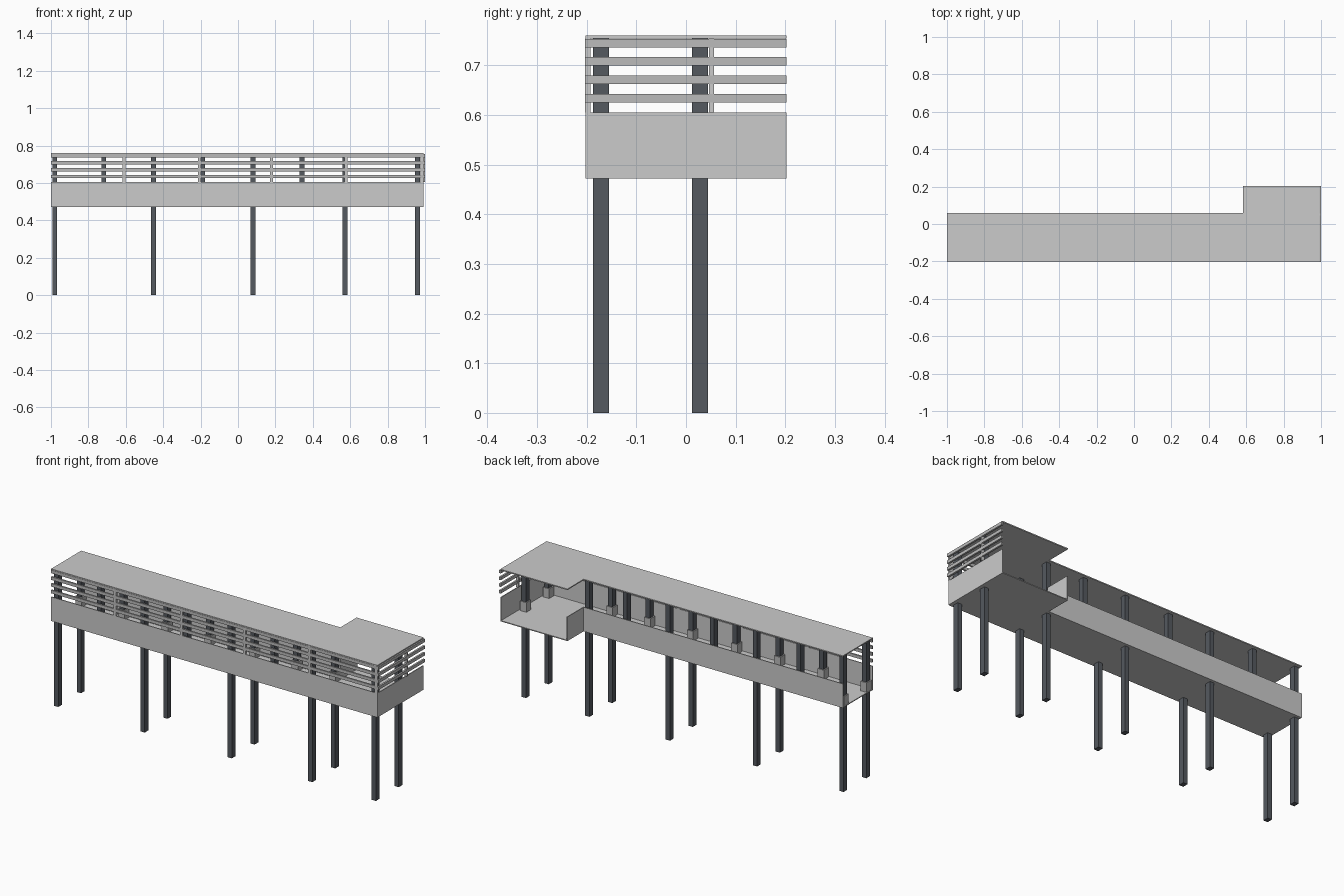
import bpy, bmesh

if "Cube" in bpy.data.objects:
    bpy.data.objects.remove(bpy.data.objects["Cube"])


def material(name, r, g, b):
    m = bpy.data.materials.new(name)
    m.diffuse_color = (r, g, b, 1)
    m.use_nodes = True
    m.node_tree.nodes["Principled BSDF"].inputs["Base Color"].default_value = m.diffuse_color
    return m


STEEL = material("dark_steel", 0.09, 0.10, 0.115)
SLAT = material("slat_grey", 0.5, 0.5, 0.5)


def from_bmesh(name, bm, mat=None):
    bmesh.ops.recalc_face_normals(bm, faces=bm.faces)
    me = bpy.data.meshes.new(name)
    bm.to_mesh(me)
    bm.free()
    ob = bpy.data.objects.new(name, me)
    bpy.context.collection.objects.link(ob)
    if mat:
        me.materials.append(mat)
    return ob


def box(name, x0, x1, y0, y1, z0, z1, mat=None):
    bm = bmesh.new()
    bmesh.ops.create_cube(bm, size=1)
    for v in bm.verts:
        v.co.x = x1 if v.co.x > 0 else x0
        v.co.y = y1 if v.co.y > 0 else y0
        v.co.z = z1 if v.co.z > 0 else z0
    return from_bmesh(name, bm, mat)


def slab(name, outline, z0, z1):
    bm = bmesh.new()
    f = bm.faces.new([bm.verts.new((x, y, z0)) for x, y in outline])
    r = bmesh.ops.extrude_face_region(bm, geom=[f])
    for v in r["geom"]:
        if isinstance(v, bmesh.types.BMVert):
            v.co.z = z1
    bm.faces.new([bm.verts.new((x, y, z0)) for x, y in outline]) if f not in bm.faces else None
    return from_bmesh(name, bm)


# Plan limits: long walkway with a landing at the right rear
L, R, STEP = -1.0, 0.993, 0.583
F, MID, B = -0.202, 0.06, 0.202
FLOOR, RAIL, TOP = 0.472, 0.605, 0.76
T = 0.005
plan = [(L, F), (R, F), (R, B), (STEP, B), (STEP, MID), (L, MID)]

# Floor and roof
slab("floor", plan, FLOOR, FLOOR + T)
slab("roof", plan, TOP - 0.006, TOP)

# Parapets; left end and rear of the landing stay open
box("front_parapet", L, R, F, F + T, FLOOR, RAIL)
box("right_parapet", R - T, R, F, B, FLOOR, RAIL)
box("back_parapet", L, STEP, MID - T, MID, FLOOR, RAIL)
box("landing_side_parapet", STEP, STEP + T, MID - T, B, FLOOR, RAIL)

# Columns: five full-height pairs and three pairs above the floor, with base blocks
full = [-0.98, -0.452, 0.08, 0.572, 0.96]
upper = [-0.718, -0.19, 0.342]
for x in full + upper:
    for y in (-0.171, 0.028):
        base = 0 if x in full else FLOOR + T
        box("column", x - 0.013, x + 0.013, y - 0.016, y + 0.016, base, TOP - 0.006, STEEL)
        box("column_base", x - 0.019, x + 0.019, y - 0.021, y + 0.021, FLOOR + T, 0.53, SLAT)

# Horizontal slats on the front and right sides
for z in (0.634, 0.671, 0.708, 0.745):
    box("front_slat", L, 1.0, F - 0.001, F + 0.008, z - 0.0085, z + 0.0085, SLAT)
    box("right_slat", 0.99, 1.0, F, B, z - 0.0085, z + 0.0085, SLAT)

# Slim uprights carrying the slats
for x in (-0.61, -0.205, 0.18, 0.577, 0.985):
    box("front_upright", x - 0.008, x + 0.008, F - 0.001, F + 0.010, RAIL, TOP - 0.006)
box("right_upright", 0.984, 1.0, 0.046, 0.056, RAIL, TOP - 0.006)
